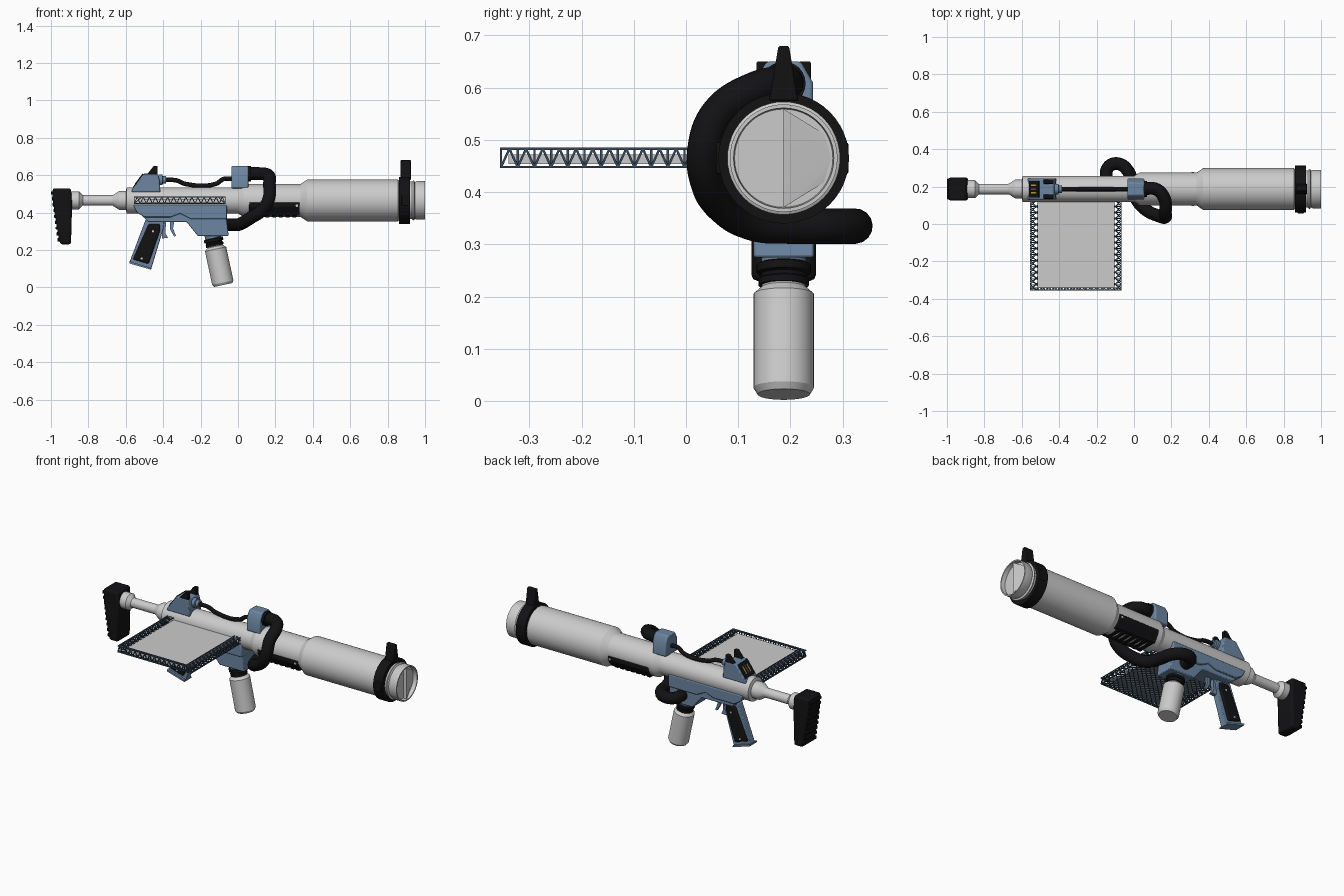
import bpy, bmesh, math
from mathutils import Vector

if "Cube" in bpy.data.objects:
    bpy.data.objects.remove(bpy.data.objects["Cube"])

CY, CZ = 0.187, 0.465          # bore axis


def material(name, rgb):
    m = bpy.data.materials.new(name)
    m.diffuse_color = (*rgb, 1)
    m.use_nodes = True
    m.node_tree.nodes["Principled BSDF"].inputs["Base Color"].default_value = m.diffuse_color
    return m


BLACK = material("black", (0.006, 0.006, 0.007))
BLUE = material("blue", (0.15, 0.24, 0.36))
STEEL = material("dark_steel", (0.04, 0.07, 0.11))
YELLOW = material("yellow", (0.6, 0.45, 0.03))
PURPLE = material("purple", (0.25, 0.05, 0.3))


def add(name, bm, mat=None, bevel=0):
    bmesh.ops.recalc_face_normals(bm, faces=bm.faces)
    me = bpy.data.meshes.new(name)
    bm.to_mesh(me)
    bm.free()
    ob = bpy.data.objects.new(name, me)
    bpy.context.collection.objects.link(ob)
    if mat:
        me.materials.append(mat)
    if bevel:
        b = ob.modifiers.new("bevel", 'BEVEL')
        b.width, b.segments, b.limit_method = bevel, 2, 'ANGLE'
    return ob


def lathe(name, prof, mat=None, start=(0, CY, CZ), axis=(1, 0, 0), n=48):
    """Revolve (distance, radius) pairs about an axis."""
    bm = bmesh.new()
    rings = [[bm.verts.new((t, r * math.cos(2 * math.pi * i / n), r * math.sin(2 * math.pi * i / n)))
              for i in range(n)] for t, r in prof]
    for a, b in zip(rings, rings[1:]):
        for i in range(n):
            bm.faces.new((a[i], a[(i + 1) % n], b[(i + 1) % n], b[i]))
    bm.faces.new(rings[0])
    bm.faces.new(rings[-1])
    ob = add(name, bm, mat)
    ob.location = start
    ob.rotation_mode = 'QUATERNION'
    ob.rotation_quaternion = Vector((1, 0, 0)).rotation_difference(Vector(axis))
    return ob


def prism(name, pts, lo, hi, mat=None, bevel=0, along='Y'):
    """Extrude an xz outline along y, or a yz outline along x."""
    bm = bmesh.new()
    put = (lambda a, b, d: (a, d, b)) if along == 'Y' else (lambda a, b, d: (d, a, b))
    low = [bm.verts.new(put(a, b, lo)) for a, b in pts]
    top = [bm.verts.new(put(a, b, hi)) for a, b in pts]
    bm.faces.new(low)
    bm.faces.new(top)
    for i in range(len(pts)):
        j = (i + 1) % len(pts)
        bm.faces.new((low[i], low[j], top[j], top[i]))
    return add(name, bm, mat, bevel)


def slab(name, pts, half, mat=None, bevel=0):
    return prism(name, pts, CY - half, CY + half, mat, bevel)


def box(name, x0, x1, y0, y1, z0, z1, mat=None, bevel=0):
    return prism(name, [(x0, z0), (x1, z0), (x1, z1), (x0, z1)], y0, y1, mat, bevel)


def hose(name, pts, radius, mat):
    cu = bpy.data.curves.new(name, 'CURVE')
    cu.dimensions = '3D'
    cu.bevel_depth, cu.bevel_resolution, cu.use_fill_caps = radius, 6, True
    sp = cu.splines.new('BEZIER')
    sp.resolution_u = 8
    sp.bezier_points.add(len(pts) - 1)
    for bp, p in zip(sp.bezier_points, pts):
        bp.co = p
        bp.handle_left_type = bp.handle_right_type = 'AUTO'
    tmp = bpy.data.objects.new(name + "_path", cu)
    bpy.context.collection.objects.link(tmp)
    dg = bpy.context.evaluated_depsgraph_get()
    me = bpy.data.meshes.new_from_object(tmp.evaluated_get(dg))
    bpy.data.objects.remove(tmp)
    ob = bpy.data.objects.new(name, me)
    bpy.context.collection.objects.link(ob)
    me.materials.clear()
    me.materials.append(mat)


def struts(name, segs, r, mat):
    """Thin square bars between point pairs, in one mesh."""
    bm = bmesh.new()
    for a, b in segs:
        a, b = Vector(a), Vector(b)
        d = (b - a).normalized()
        u = d.cross(Vector((0, 0, 1)) if abs(d.z) < 0.9 else Vector((1, 0, 0))).normalized()
        v = d.cross(u)
        q = [[bm.verts.new(p + r * (s * u + t * v)) for s, t in ((1, 1), (-1, 1), (-1, -1), (1, -1))]
             for p in (a, b)]
        bm.faces.new(q[0])
        bm.faces.new(q[1])
        for i in range(4):
            j = (i + 1) % 4
            bm.faces.new((q[0][i], q[0][j], q[1][j], q[1][i]))
    add(name, bm, mat)


# barrel, stock tube and hollow muzzle
lathe("barrel", [(-0.905, 0.048), (-0.85, 0.048), (-0.83, 0.028), (-0.67, 0.028), (-0.635, 0.05),
                 (-0.6, 0.05), (-0.595, 0.07), (0, 0.07), (0.03, 0.088), (0.335, 0.088), (0.37, 0.112),
                 (0.855, 0.112), (0.865, 0.1), (0.93, 0.1), (0.94, 0.108), (0.945, 0.098), (0.955, 0.103),
                 (1.0, 0.103), (1.0, 0.096), (0.975, 0.094)])
bm = bmesh.new()
ridge = [bm.verts.new((0.997, CY, CZ + s * 0.094)) for s in (1, -1)]
rim = [bm.verts.new((0.974, CY + y, CZ + z)) for y, z in ((0, .094), (.08, .045), (.094, 0), (.08, -.045), (0, -.094))]
for f in ((ridge[0], *rim[:2]), (ridge[0], rim[1], rim[2]), (ridge[0], rim[2], ridge[1]),
          (ridge[1], rim[2], rim[3]), (ridge[1], rim[3], rim[4]), (ridge[0], ridge[1], rim[4], rim[0])):
    bm.faces.new(f)
add("muzzle_wedge", bm)

# front band and sight
lathe("muzzle_band", [(0.86, 0.1), (0.86, 0.125), (0.92, 0.125), (0.92, 0.1)], BLACK)
prism("front_sight", [(CY - .028, .575), (CY + .028, .575), (CY + .01, .68), (CY - .01, .68)],
      0.868, 0.925, BLACK, 0.004, 'X')
for s in (-1, 1):
    box("band_lug", .875, .91, CY + s * .118 - .012, CY + s * .118 + .006, CZ - .03, CZ + .03, BLACK, .004)

# butt stock with ribbed pad
slab("butt_stock", [(-.992, .53), (-.893, .53), (-.887, .44), (-.893, .23), (-.95, .23), (-.958, .26), (-.99, .46)],
     0.062, BLACK, 0.012)
for i in range(9):
    t = i / 8
    x, z = -.988 + .034 * t, .505 - .25 * t
    box("butt_rib", x - .012, x + .01, CY - .055, CY + .055, z - .009, z + .009, BLACK, .003)

# receiver
slab("receiver", [(-.55, .44), (-.07, .44), (-.05, .275), (-.215, .275), (-.275, .35), (-.48, .35), (-.53, .40)],
     0.058, BLUE, 0.005)
slab("receiver_side_plate", [(-.56, .44), (-.06, .44), (-.06, .365), (-.25, .365), (-.31, .395), (-.36, .375),
                             (-.5, .375), (-.54, .40)], 0.07, BLUE, 0.005)
# pistol grip and triggers
slab("grip_core", [(-.495, .36), (-.395, .36), (-.40, .31), (-.465, .095), (-.58, .135)], 0.02, BLUE, 0.004)
slab("grip_cover", [(-.478, .34), (-.418, .34), (-.418, .30), (-.478, .125), (-.562, .15)], 0.032, BLACK, 0.008)
slab("grip_base", [(-.582, .14), (-.468, .105), (-.466, .095), (-.58, .128)], 0.034, BLUE)
for x, z in ((-.455, .3), (-.515, .155)):
    lathe("grip_bolt", [(-.035, .006), (.035, .006)], None, (x, CY, z), (0, 1, 0), 12)
slab("guard_spur", [(-.41, .35), (-.385, .35), (-.388, .29), (-.375, .265), (-.405, .262)], 0.012, BLUE)
slab("trigger", [(-.365, .36), (-.34, .36), (-.347, .315), (-.332, .275), (-.342, .272), (-.363, .31)], 0.008, BLUE)

# canister hanging at a tilt
C0, CA = (-.135, CY, .275), (.21, 0, -.977)
lathe("canister_socket", [(-.03, .043), (.02, .043)], BLUE, C0, CA, 32)
lathe("canister_collar", [(.012, .046), (.015, .052), (.03, .052), (.033, .044), (.04, .044), (.043, .048),
                          (.055, .048)], BLACK, C0, CA, 32)
lathe("canister", [(.05, .042), (.058, .042), (.072, .058), (.255, .058), (.268, .05)], None, C0, CA, 32)

# rear sight housing, screen and knob
slab("rear_sight_housing", [(-.57, .51), (-.565, .525), (-.505, .608), (-.43, .608), (-.42, .575), (-.415, .51)],
     0.056, BLUE, 0.005)
for s in (-1, 1):
    slab_y = CY + s * 0.04
    prism("rear_sight_ear", [(-.49, .60), (-.43, .60), (-.43, .65), (-.45, .65)],
          slab_y - .012, slab_y + .012, BLACK, .003)
prism("screen", [(-.562, .537), (-.51, .609), (-.502, .604), (-.555, .53)], CY - .044, CY + .044, BLACK)
for k, m in enumerate((YELLOW, PURPLE, YELLOW)):
    y = CY - .02 + k * .02
    prism("screen_bar", [(-.551, .555), (-.524, .592), (-.515, .59), (-.545, .55)], y - .004, y + .004, m)
lathe("cable_socket", [(-.425, .028), (-.405, .028), (-.402, .02), (-.385, .02)], BLUE, (0, CY, .575), n=24)

# hose box on top, cable and feed hose
prism("hose_box", [(.131, .53), (.243, .53), (.243, .61), (.22, .65), (.154, .65), (.131, .61)],
      -.035, .055, BLUE, 0.006, 'X')
lathe("hose_socket", [(.05, .042), (.07, .042)], BLACK, (0, CY, .608), n=24)
hose("cable", [(-.39, CY, .575), (-.33, CY, .572), (-.28, CY, .553), (-.12, CY, .553), (-.075, CY, .58),
               (-.03, CY, .58)], .012, BLACK)
hose("feed_hose", [(.04, .187, .608), (.12, .185, .608), (.163, .135, .598), (.168, .062, .55), (.166, .036, .48),
                   (.135, .042, .42), (.065, .075, .37), (.015, .13, .34), (-.01, .2, .335), (-.03, .28, .335),
                   (-.09, .323, .335), (-.14, .3, .335), (-.145, .22, .335)], .034, BLACK)

# fore grip with ribs
prism("fore_grip", [(CY - .089, .455), (CY + .089, .455), (CY + .089, .43), (CY + .06, .385), (CY - .06, .385),
                    (CY - .089, .43)], .06, .33, BLACK, .004, 'X')
for i in range(7):
    x = .085 + i * .036
    box("grip_rib", x - .012, x + .012, CY - .05, CY + .05, .375, .395, BLACK, .003)
for s in (-1, 1):
    lathe("fore_grip_bolt", [(-.003, .007), (.003, .007)], None, (.315, CY + s * .089, .437), (0, 1, 0), 12)

# side panel carried by a space frame
X0, X1, Y0, Y1, ZB, ZT, N = -.555, -.068, -.354, .125, .448, .483, 15
box("panel", -.513, -.108, -.34, .13, .454, .472)
gx = [X0 + (X1 - X0) * i / N for i in range(N + 1)]
gy = [Y0 + (Y1 - Y0) * i / N for i in range(N + 1)]
segs = []
for i in range(N):
    for j in range(N):                                   # bottom lattice
        segs += [((gx[i], gy[j], ZB), (gx[i + 1], gy[j + 1], ZB)), ((gx[i + 1], gy[j], ZB), (gx[i], gy[j + 1], ZB))]
    for x, xi in ((X0, -.515), (X1, -.106)):             # side trusses
        m = (gy[i] + gy[i + 1]) / 2
        for a in (gy[i], gy[i + 1]):
            segs += [((x, a, ZB), (x, m, ZT)), ((x, m, ZT), (xi, a, ZT)), ((xi, a, ZT), (x, a, ZB))]
    m = (gx[i] + gx[i + 1]) / 2
    for a in (gx[i], gx[i + 1]):                         # front truss
        segs += [((a, Y0, ZB), (m, Y0, ZT)), ((m, Y0, ZT), (a, -.341, ZT))]
for z in (ZB, ZT):                                       # rails
    segs += [((x, Y0, z), (x, Y1, z)) for x in (X0, -.515, -.106, X1)]
    segs += [((X0, y, z), (X1, y, z)) for y in (Y0, -.341)]
struts("space_frame", segs, .0022, STEEL)

# smooth rounded parts, keep hard edges
for ob in bpy.context.scene.objects:
    ob.select_set(ob.name != "space_frame")
    bpy.context.view_layer.objects.active = ob
bpy.ops.object.shade_smooth_by_angle(angle=math.radians(30))
